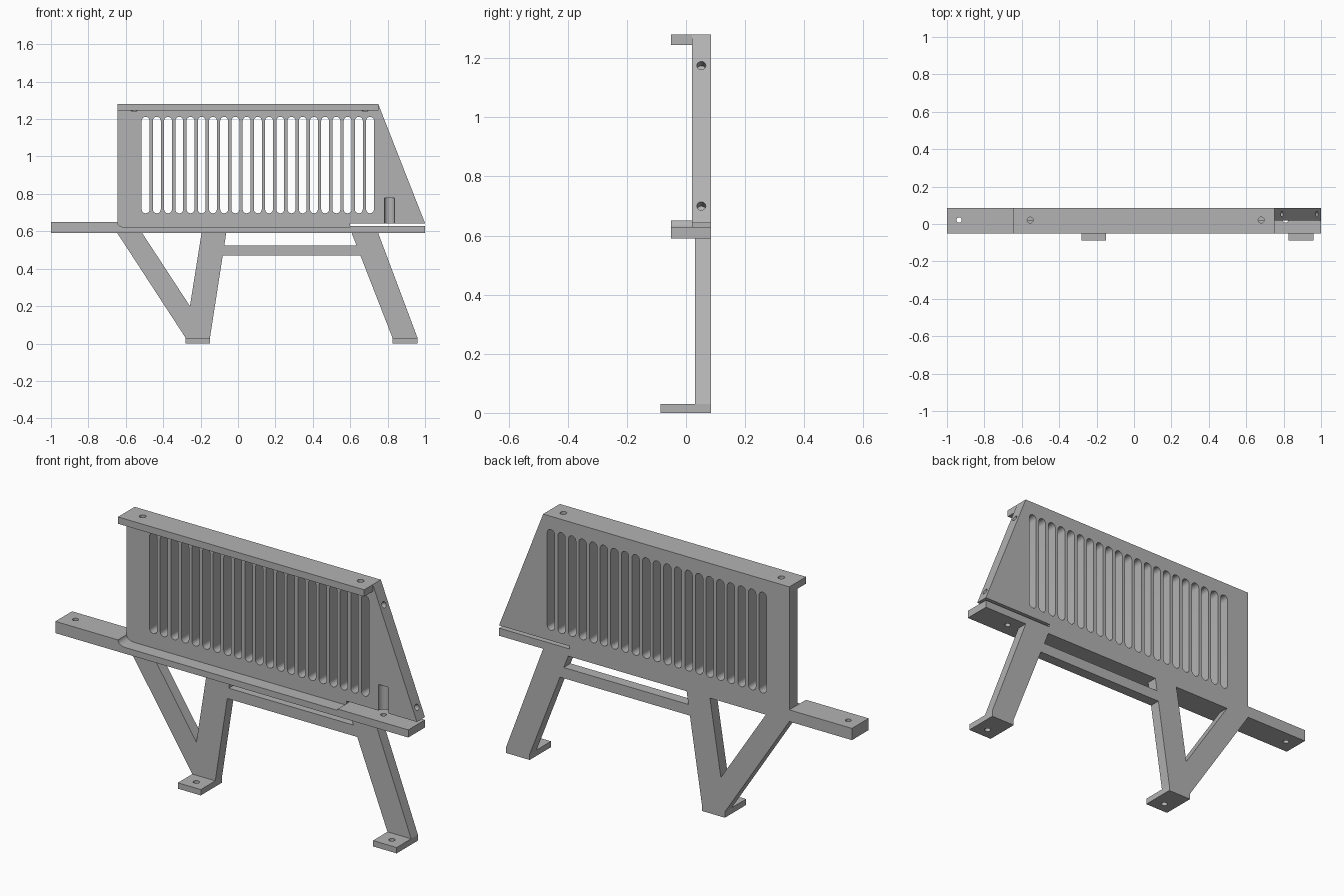
import bpy, bmesh, math
from mathutils import Matrix, Vector

default = bpy.data.objects.get("Cube")
if default:
    bpy.data.objects.remove(default, do_unlink=True)

grey = bpy.data.materials.new("plain grey")
grey.use_nodes = True
COLOUR = (0.45, 0.45, 0.45, 1)
grey.diffuse_color = COLOUR
grey.node_tree.nodes["Principled BSDF"].inputs["Base Color"].default_value = COLOUR

BACK = 0.085       # rear plane shared by every part
PANEL_FRONT = 0.02
SHELF_FRONT = -0.05
BASE = 0.59        # underside of the shelf


def add_prism(bm, profile, y0, y1):
    """Extrude an (x, z) outline from y0 to y1."""
    face = bm.faces.new([bm.verts.new((x, y0, z)) for x, z in profile])
    moved = bmesh.ops.extrude_face_region(bm, geom=[face])["geom"]
    verts = [v for v in moved if isinstance(v, bmesh.types.BMVert)]
    bmesh.ops.translate(bm, verts=verts, vec=(0, y1 - y0, 0))


def add_hole(bm, centre, radius, depth, axis=(0, 0, 1)):
    turn = Vector((0, 0, 1)).rotation_difference(Vector(axis)).to_matrix().to_4x4()
    bmesh.ops.create_cone(bm, cap_ends=True, segments=24, radius1=radius, radius2=radius,
                          depth=depth, matrix=Matrix.Translation(centre) @ turn)


def finish(bm, name):
    bmesh.ops.recalc_face_normals(bm, faces=bm.faces)
    mesh = bpy.data.meshes.new(name)
    bm.to_mesh(mesh)
    bm.free()
    obj = bpy.data.objects.new(name, mesh)
    bpy.context.collection.objects.link(obj)
    mesh.materials.append(grey)
    return obj


def prism(name, profile, y0, y1):
    bm = bmesh.new()
    add_prism(bm, profile, y0, y1)
    return finish(bm, name)


def rect(x0, x1, z0, z1):
    return [(x0, z0), (x1, z0), (x1, z1), (x0, z1)]


def capsule(x, z0, z1, r, steps=10):
    """Upright slot outline with round ends."""
    arc = [math.pi * i / steps for i in range(steps + 1)]
    top = [(x + r * math.cos(a), z1 - r + r * math.sin(a)) for a in arc]
    bottom = [(x - r * math.cos(a), z0 + r - r * math.sin(a)) for a in arc]
    return top + bottom


# Back panel with side arm, sloped end and slit above the right tongue
panel = prism("slotted_panel", [
    (-1, BASE), (1, BASE), (1, 0.629), (0.6, 0.629), (0.6, 0.643), (1, 0.643),
    (0.75, 1.28), (-0.645, 1.28), (-0.645, 0.65), (-1, 0.65)], PANEL_FRONT, BACK)

# Front shelf with a concave fillet where it meets the thicker arm
fillet = [(-0.605 - 0.04 * math.sin(a), 0.65 - 0.028 * math.cos(a))
          for a in (math.pi / 2 * i / 6 for i in range(7))]
shelf = prism("front_shelf", [(-1, BASE), (1, BASE), (1, 0.629), (0.6, 0.629), (0.6, 0.622)]
              + fillet + [(-1, 0.65)], SHELF_FRONT, PANEL_FRONT)

# Top flange
flange = prism("top_flange", rect(-0.645, 0.75, 1.245, 1.28), SHELF_FRONT, PANEL_FRONT)

# Legs and rail
LEG_FRONT = 0.03
prism("v_leg", [(-0.645, BASE), (-0.28, 0.03), (-0.28, 0), (-0.15, 0), (-0.15, 0.03),
                (-0.063, BASE), (-0.195, BASE), (-0.257, 0.2), (-0.512, BASE)],
      LEG_FRONT, BACK)
prism("slanted_leg", [(0.608, BASE), (0.826, 0.03), (0.826, 0), (0.96, 0),
                      (0.96, 0.03), (0.75, BASE)], LEG_FRONT, BACK)
prism("cross_rail", [(-0.082, 0.47), (0.655, 0.47), (0.633, 0.525), (-0.073, 0.525)],
      LEG_FRONT, BACK)
feet = [prism(name, rect(x0, x1, 0, 0.03), -0.087, LEG_FRONT)
        for name, x0, x1 in (("v_foot", -0.28, -0.15), ("slanted_foot", 0.826, 0.96))]

# Cutter: ventilation slots
bm = bmesh.new()
for i in range(21):
    add_prism(bm, capsule(-0.494 + 0.06 * i, 0.696, 1.212, 0.021), -0.02, 0.12)
slots = finish(bm, "slot_cutter")

# Cutter: screw holes, tool groove and holes in the sloped end
bm = bmesh.new()
for x in (-0.555, 0.68):
    add_hole(bm, (x, 0.021, 1.27), 0.016, 0.056)
add_hole(bm, (-0.935, 0.021, 0.62), 0.014, 0.2)
add_hole(bm, (0.81, 0.021, 0.6), 0.014, 0.064)
add_hole(bm, (0.81, 0.021, 0.7055), 0.028, 0.143)
for x in (-0.215, 0.893):
    add_hole(bm, (x, -0.03, 0.015), 0.015, 0.1)
slope = Vector((0.637, 0, 0.25)).normalized()
for z in (1.175, 0.7):
    x = 0.75 + (1.28 - z) * 0.25 / 0.637
    add_hole(bm, (x, 0.052, z), 0.015, 0.08, slope)
holes = finish(bm, "hole_cutter")


def cut(obj, cutters):
    for cutter in cutters:
        mod = obj.modifiers.new(cutter.name, 'BOOLEAN')
        mod.operation = 'DIFFERENCE'
        mod.solver = 'EXACT'
        mod.object = cutter
    graph = bpy.context.evaluated_depsgraph_get()
    mesh = bpy.data.meshes.new_from_object(obj.evaluated_get(graph))
    obj.modifiers.clear()
    obj.data = mesh


cut(panel, [slots, holes])
for part in [shelf, flange] + feet:
    cut(part, [holes])
for cutter in (slots, holes):
    bpy.data.objects.remove(cutter, do_unlink=True)

# Smooth the round walls, keep the plate edges crisp
bpy.ops.object.select_all(action='DESELECT')
for part in [panel, shelf, flange] + feet:
    part.select_set(True)
bpy.context.view_layer.objects.active = panel
bpy.ops.object.shade_smooth_by_angle(angle=math.radians(30))
